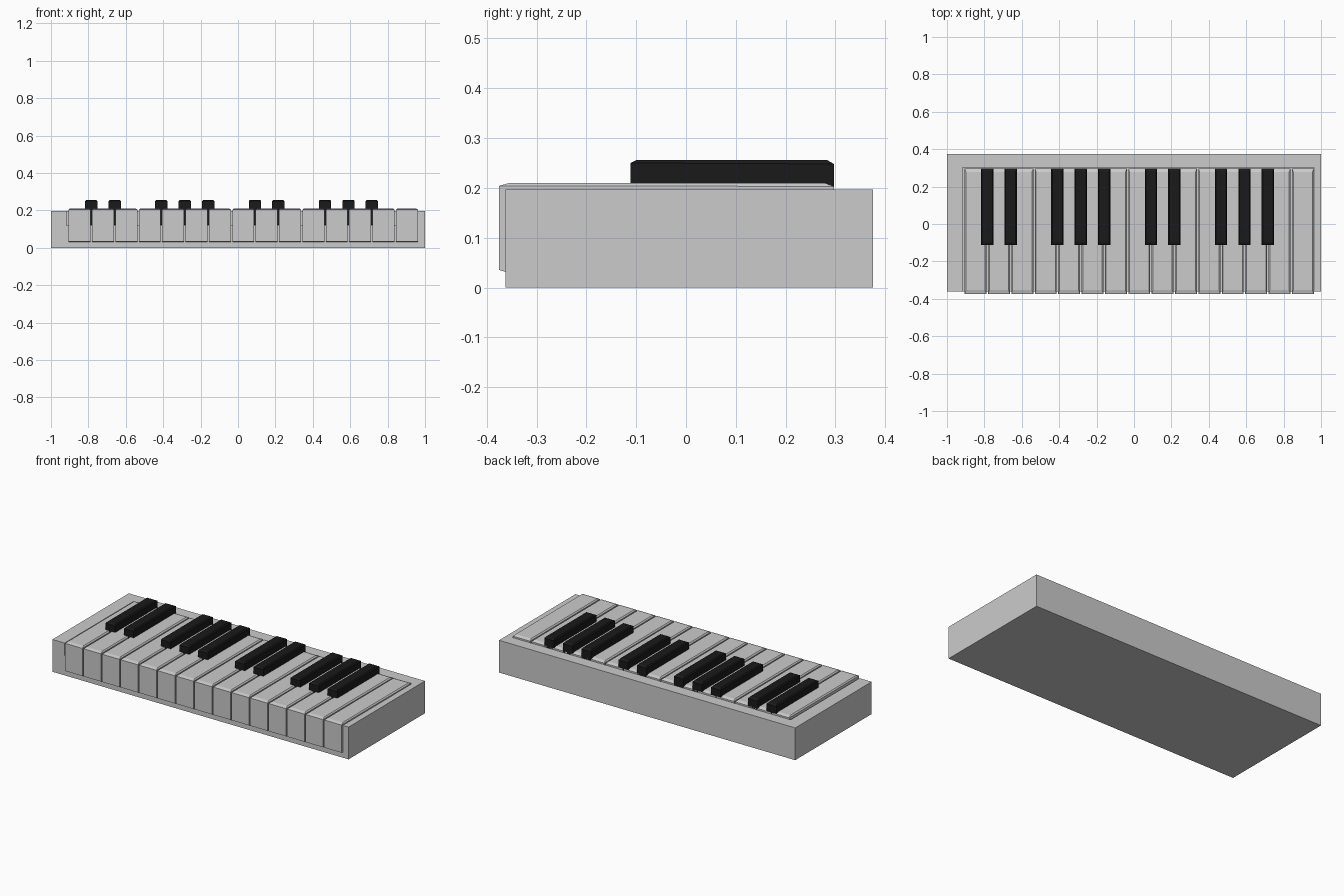
import bpy, bmesh

if "Cube" in bpy.data.objects:
    bpy.data.objects.remove(bpy.data.objects["Cube"])

black = bpy.data.materials.new("black_key_paint")
black.diffuse_color = (0.01, 0.01, 0.01, 1)
black.use_nodes = True
black.node_tree.nodes["Principled BSDF"].inputs["Base Color"].default_value = black.diffuse_color


def finish(name, bm, mat=None):
    bmesh.ops.recalc_face_normals(bm, faces=bm.faces)
    me = bpy.data.meshes.new(name)
    bm.to_mesh(me)
    bm.free()
    ob = bpy.data.objects.new(name, me)
    bpy.context.collection.objects.link(ob)
    if mat:
        me.materials.append(mat)
    return ob


def box(name, x0, x1, y0, y1, z0, z1):
    bm = bmesh.new()
    bmesh.ops.create_cube(bm, size=1)
    for v in bm.verts:
        v.co = (x0 if v.co.x < 0 else x1, y0 if v.co.y < 0 else y1,
                z0 if v.co.z < 0 else z1)
    return finish(name, bm)


def key(name, cx, width, profile, top, inset, mat=None):
    """Side profile (y, z) extruded across x; points at height `top` are narrowed."""
    bm = bmesh.new()
    sides = []
    for s in (-1, 1):
        sides.append([bm.verts.new((cx + s * (width / 2 - (inset if z >= top else 0)), y, z))
                      for y, z in profile])
    a, b = sides
    n = len(a)
    # flat side, with a separate chamfer strip up to the narrowed top edge
    hi = [i for i in range(n) if profile[i][1] >= top]
    lo = [i for i in range(n) if i not in hi]
    for s in sides:
        bm.faces.new([s[i] for i in lo])
        bm.faces.new([s[lo[-1]], s[lo[0]], s[hi[1]], s[hi[0]]][::1] if hi[0] > lo[-1] else [])
    for i in range(n):
        j = (i + 1) % n
        bm.faces.new((a[i], a[j], b[j], b[i]))
    return finish(name, bm, mat)


# Case with an open-fronted recess for the keys
case = box("case", -1, 1, -0.362, 0.375, 0, 0.197)
cutter = box("recess_cutter", -0.918, 0.962, -0.5, 0.303, 0.12, 0.3)
cutter.hide_render = True
cutter.hide_viewport = True
cut = case.modifiers.new("recess", 'BOOLEAN')
cut.object = cutter
cut.operation = 'DIFFERENCE'
cut.solver = 'EXACT'

# White keys with a front lip hanging over the case
PITCH, START = 0.125, -0.847
white = [(0.297, 0.203), (0.297, 0.121), (-0.361, 0.121), (-0.361, 0.031),
         (-0.375, 0.035), (-0.375, 0.204), (-0.354, 0.21), (0.278, 0.21)]
for i in range(15):
    key(f"white_key_{i + 1}", START + i * PITCH, 0.117, white, 0.209, 0.007)

# Black keys in groups of two and three
dark = [(0.297, 0.248), (0.297, 0.122), (-0.111, 0.122), (-0.111, 0.25),
        (-0.099, 0.256), (0.283, 0.256)]
for i in range(14):
    if i % 7 in (0, 1, 3, 4, 5):
        key(f"black_key_{i + 1}", START + (i + 0.5) * PITCH, 0.066, dark, 0.255, 0.006, black)
